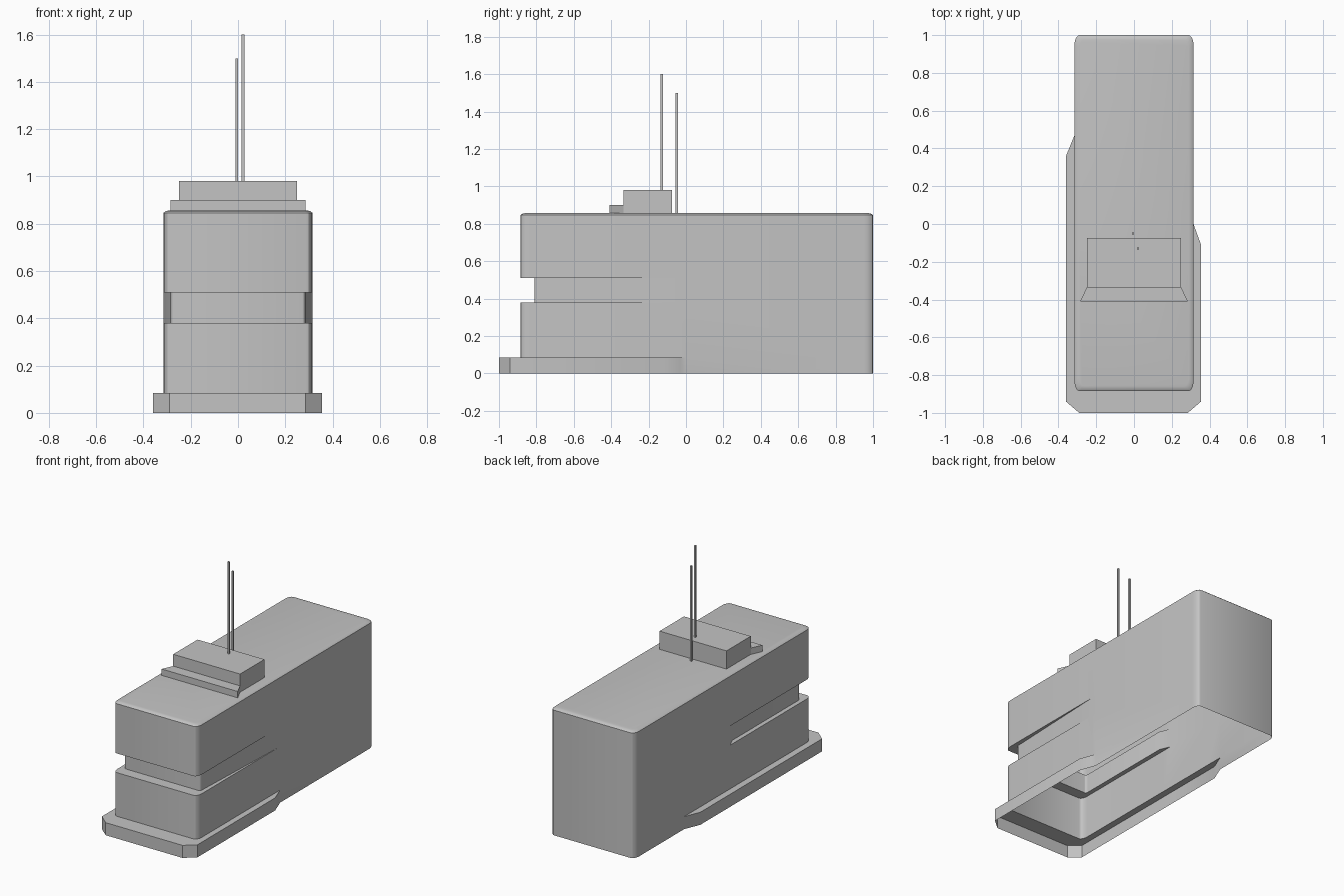
import bpy, bmesh, math

if "Cube" in bpy.data.objects:
    bpy.data.objects.remove(bpy.data.objects["Cube"])

grey = bpy.data.materials.new("light_grey")
grey.diffuse_color = (0.55, 0.55, 0.55, 1)
grey.use_nodes = True
grey.node_tree.nodes["Principled BSDF"].inputs["Base Color"].default_value = grey.diffuse_color


def finish(bm, name):
    bmesh.ops.recalc_face_normals(bm, faces=bm.faces)
    mesh = bpy.data.meshes.new(name)
    bm.to_mesh(mesh)
    bm.free()
    mesh.materials.append(grey)
    ob = bpy.data.objects.new(name, mesh)
    bpy.context.collection.objects.link(ob)
    return ob


def prism(name, outline, z0, z1):
    bm = bmesh.new()
    low = [bm.verts.new((x, y, z0)) for x, y in outline]
    top = [bm.verts.new((x, y, z1)) for x, y in outline]
    bm.faces.new(low)
    bm.faces.new(top)
    for i in range(len(low)):
        j = (i + 1) % len(low)
        bm.faces.new((low[i], low[j], top[j], top[i]))
    return finish(bm, name)


def box(name, x, y, z0, z1, hx, hy):
    return prism(name, [(x - hx, y - hy), (x + hx, y - hy),
                        (x + hx, y + hy), (x - hx, y + hy)], z0, z1)


def interp(knots, y):
    # half width at y; knots run from back to front
    for (ya, xa), (yb, xb) in zip(knots, knots[1:]):
        if ya >= y >= yb:
            return xa + (xb - xa) * (ya - y) / (ya - yb)
    return knots[-1][1]


W, SEG = 0.315, 4
BREAKS = {1: (0.0, -0.03, -0.11), -1: (0.47, 0.36, -0.02, -0.09)}


def side(s, knots, front, rx, ry, chamfer, inset):
    # one side of an outline, from the back corner to the front corner
    pts = []
    for i in range(SEG + 1):
        a = math.pi / 2 * i / SEG
        pts.append((W - inset - 0.027 * (1 - math.sin(a)),
                    1 - inset - 0.05 * (1 - math.cos(a))))
    pts += [(interp(knots, y) - inset, y) for y in BREAKS[s]]
    x0 = knots[-1][1] - inset
    for i in range(SEG + 1):
        t = i / SEG
        a = math.pi / 2 * t
        u, v = (t, 1 - t) if chamfer else (1 - math.cos(a), 1 - math.sin(a))
        pts.append((x0 - rx * u, front + inset + ry * v))
    return [(s * x, y) for x, y in pts]


def ring(z, right, left, front, rx, ry, chamfer=False, inset=0.0):
    pts = side(1, right, front, rx, ry, chamfer, inset)
    pts += side(-1, left, front, rx, ry, chamfer, inset)[::-1]
    return [(x, y, z) for x, y in pts]


straight = [(1, W), (-1, W)]
body = (straight, straight, -0.885, 0.027, 0.05)
plate = ([(1, W), (0, W), (-0.11, 0.355), (-1, 0.355)],
         [(1, W), (0.47, W), (0.36, 0.36), (-1, 0.36)], -1.0, 0.07, 0.06, True)
groove = ([(1, W), (-0.03, W), (-0.81, 0.285)],
          [(1, W), (-0.02, W), (-0.09, 0.285), (-0.81, 0.285)], -0.81, 0.012, 0.02)

# hull: one open-bottomed shell with foot plate, waist groove and softened roof edge
rings = [ring(0, *plate), ring(0.085, *plate),
         ring(0.085, *body), ring(0.38, *body),
         ring(0.38, *groove), ring(0.51, *groove),
         ring(0.51, *body), ring(0.846, *body),
         ring(0.853, *body, inset=0.008), ring(0.857, *body, inset=0.025)]
bm = bmesh.new()
loops = [[bm.verts.new(p) for p in r] for r in rings]
n = len(loops[0])
for a, b in zip(loops, loops[1:]):
    for i in range(n):
        j = (i + 1) % n
        bm.faces.new((a[i], b[i], b[j], a[j]))
bm.faces.new(loops[-1])
bmesh.ops.remove_doubles(bm, verts=bm.verts, dist=1e-5)
hull = finish(bm, "hull")
bpy.context.view_layer.objects.active = hull
hull.select_set(True)
bpy.ops.object.shade_smooth_by_angle(angle=math.radians(30))

# roof cabin with a flared front step
box("roof_cabin", 0, -0.205, 0.85, 0.98, 0.25, 0.13)
prism("cabin_step", [(-0.285, -0.41), (0.285, -0.41), (0.25, -0.335), (-0.25, -0.335)],
      0.855, 0.90)

# two thin masts
box("tall_mast", 0.021, -0.13, 0.97, 1.60, 0.006, 0.006)
box("short_mast", -0.005, -0.05, 0.85, 1.50, 0.006, 0.006)
